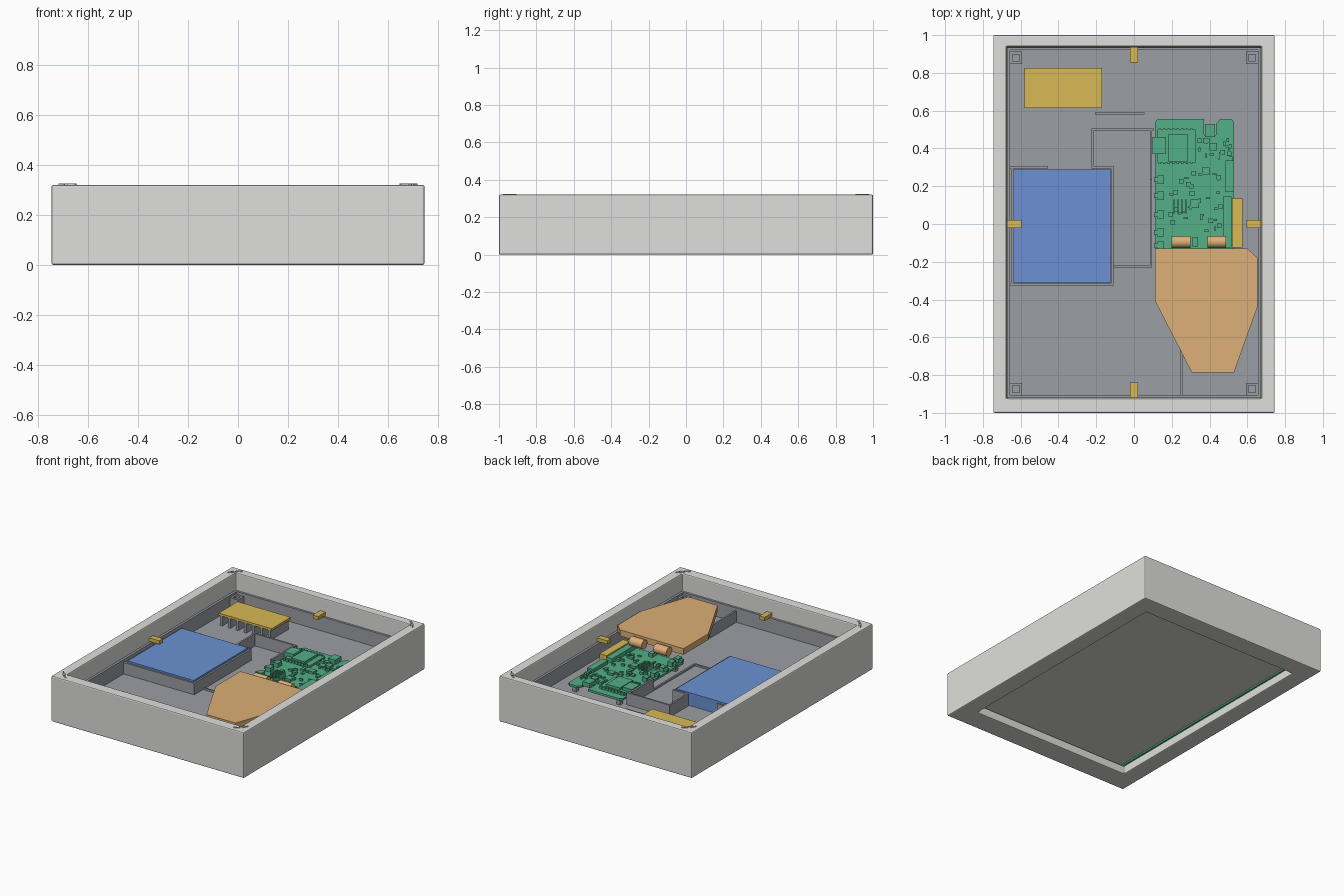
import bpy, bmesh, math, random
from mathutils import Matrix, Vector

if "Cube" in bpy.data.objects:
    bpy.data.objects.remove(bpy.data.objects["Cube"])


def material(name, rgb):
    m = bpy.data.materials.new(name)
    m.use_nodes = True
    lin = [(c / 255) ** 2.2 for c in rgb] + [1]
    m.diffuse_color = lin
    m.node_tree.nodes["Principled BSDF"].inputs["Base Color"].default_value = lin
    return m


SHELL = material("shell light grey", (222, 222, 219))
TRAY = material("tray grey", (154, 157, 163))
BLUE = material("battery blue", (108, 144, 210))
GOLD = material("gold", (216, 184, 86))
GREEN = material("board green", (84, 174, 134))
ORANGE = material("cable orange", (220, 174, 118))


def finish(name, bm, mat):
    bmesh.ops.recalc_face_normals(bm, faces=bm.faces)
    me = bpy.data.meshes.new(name)
    bm.to_mesh(me)
    bm.free()
    me.materials.append(mat)
    ob = bpy.data.objects.new(name, me)
    bpy.context.collection.objects.link(ob)
    return ob


def add_box(bm, x0, x1, y0, y1, z0, z1, turn=0):
    centre = Matrix.Translation(((x0 + x1) / 2, (y0 + y1) / 2, (z0 + z1) / 2))
    size = Matrix.Diagonal((x1 - x0, y1 - y0, z1 - z0, 1))
    bmesh.ops.create_cube(bm, size=1, matrix=centre @ Matrix.Rotation(turn, 4, 'Z') @ size)


def boxes(name, mat, dims):
    bm = bmesh.new()
    for d in dims:
        add_box(bm, *d)
    return finish(name, bm, mat)


def prism(name, mat, points, z0, z1):
    bm = bmesh.new()
    face = bm.faces.new([bm.verts.new((x, y, z0)) for x, y in points])
    up = bmesh.ops.extrude_face_region(bm, geom=[face])
    bmesh.ops.translate(bm, vec=(0, 0, z1 - z0),
                        verts=[v for v in up["geom"] if isinstance(v, bmesh.types.BMVert)])
    return finish(name, bm, mat)


def ring_loft(name, mat, rings):
    # closed frame swept through nested rectangles (half width, front, back, height)
    bm = bmesh.new()
    loops = [[bm.verts.new(p) for p in ((-x, f, z), (x, f, z), (x, b, z), (-x, b, z))]
             for x, f, b, z in rings]
    for a, b in zip(loops, loops[1:] + loops[:1]):
        for i in range(4):
            j = (i + 1) % 4
            bm.faces.new((a[i], a[j], b[j], b[i]))
    return finish(name, bm, mat)


# Outer shell with a lip around the window underneath
TOP = 0.32
shell = ring_loft("outer_frame", SHELL, [
    (.745, -1, 1, 0), (.745, -1, 1, TOP), (.675, -.925, .94, TOP),
    (.675, -.925, .94, .06), (.62, -.84, .86, .06), (.62, -.84, .86, 0)])
bevel = shell.modifiers.new("edge bevel", 'BEVEL')
bevel.width = .007
bevel.segments = 2

# Small raised corner marks on the rim
bm = bmesh.new()
for sx in (-1, 1):
    for sy in (-1, 1):
        for dx, dy, angle in ((.685, .935, .9), (.665, .965, .5), (.705, .925, 1.1)):
            x, y = sx * dx, sy * dy
            add_box(bm, x - .02, x + .02, y - .003, y + .003, TOP - .002, TOP + .005, -sx * sy * angle)
finish("corner_marks", bm, SHELL)

# Screen in the window, with its board edge showing
boxes("screen_panel", SHELL, [(-.61, .64, -.86, .88, .07, .085)])
boxes("screen_board_edge", GREEN, [(-.65, -.612, -.86, .88, .061, .09)])

# Inner tray
FLOOR, WALL = .10, .20
boxes("tray_floor", TRAY, [(-.672, .672, -.922, .937, .086, FLOOR)])
ring_loft("tray_wall", TRAY, [
    (.672, -.92, .935, FLOOR - .005), (.672, -.92, .935, WALL),
    (.656, -.905, .92, WALL), (.656, -.905, .92, FLOOR - .005)])

# Screw posts with holes
bm = bmesh.new()
for x in (-.625, .625):
    for y in (-.873, .88):
        sx, sy = math.copysign(1, x), math.copysign(1, y)
        add_box(bm, x - .032, x + .032, y - .032, y + .032, FLOOR, .185)
        top = max((f for f in bm.faces if (f.calc_center_median() - Vector((x, y, .185))).length < .01),
                  key=lambda f: f.calc_area())
        bmesh.ops.inset_region(bm, faces=[top], thickness=.02)
        hole = bmesh.ops.extrude_face_region(bm, geom=[top])
        bmesh.ops.translate(bm, vec=(0, 0, -.05),
                            verts=[v for v in hole["geom"] if isinstance(v, bmesh.types.BMVert)])
        bmesh.ops.delete(bm, geom=[top], context='FACES_ONLY')
finish("screw_posts", bm, TRAY)

# Dividing walls: (start, end, top height)
T = .006
walls = [((-.22, .50), (.10, .50), .185), ((-.22, .50), (-.22, .30), .185),
         ((-.22, .30), (-.115, .30), .185), ((-.115, .30), (-.115, -.32), .18),
         ((-.655, -.322), (-.115, -.322), .18), ((-.655, .30), (-.46, .30), .18),
         ((-.645, -.32), (-.645, .30), .18),
         ((.09, .50), (.09, .24), .185), ((.09, .24), (.09, -.225), .112),
         ((-.115, -.225), (.09, -.225), .112), ((-.2, .585), (.05, .585), .115),
         ((.25, -.905), (.25, -.62), .18)]
boxes("divider_walls", TRAY, [
    (min(a[0], b[0]) - T, max(a[0], b[0]) + T, min(a[1], b[1]) - T, max(a[1], b[1]) + T, FLOOR - .003, z)
    for a, b, z in walls])

boxes("battery", BLUE, [(-.637, -.125, -.312, .288, FLOOR, .19)])

# Raised gold module on comb legs
boxes("module_plate", GOLD, [(-.58, -.17, .615, .825, .17, .186)])
boxes("module_legs", TRAY, [(-.575 + i * .062, -.555 + i * .062, .62, .82, FLOOR, .17) for i in range(7)])

# Gold retaining clips along the tray rim
boxes("retaining_clips", GOLD, [
    (-.02, .02, .855, .938, .205, .23), (-.02, .02, -.922, -.84, .205, .23),
    (-.673, -.595, -.02, .02, .205, .23), (.595, .673, -.02, .02, .205, .23)])

# Circuit board with a notched back edge
prism("circuit_board", GREEN, [
    (.11, -.13), (.53, -.13), (.53, .54), (.515, .555), (.455, .555), (.435, .53), (.435, .47),
    (.37, .47), (.37, .555), (.125, .555), (.11, .54)], .14, .155)
boxes("board_standoffs", TRAY, [(x - .015, x + .015, y - .015, y + .015, FLOOR, .14)
                                for x in (.15, .49) for y in (-.09, .52)])

# Larger board parts
Z = .154
parts = [(.125, .325, .325, .5, Z, .168), (.18, .285, .33, .475, Z, .185),
         (.097, .17, .37, .46, Z, .19), (.485, .53, .17, .335, Z, .18),
         (.47, .515, -.125, .145, Z, .185), (.375, .43, .46, .53, Z, .185),
         (.30, .345, .085, .13, Z, .17), (.40, .44, .39, .43, Z, .17),
         (.36, .40, .26, .3, Z, .17), (.31, .34, -.12, -.07, Z, .18)]
for y in (.235, .15, .05, -.045, -.115):
    parts += [(.125, .16, y - .022, y + .022, Z, .185), (.105, .13, y - .012, y + .012, .16, .178)]
for i in range(4):
    parts += [(.21 + i * .02, .218 + i * .02, .055, .13, Z, .19)]
for i in range(8):
    parts += [(.13 + i * .024, .142 + i * .024, y, y + .015, Z, .175) for y in (.318, .49)]
boxes("board_parts", GREEN, parts)

# Scattered small chips
random.seed(4)
chips = []
for _ in range(60):
    x, y = random.uniform(.19, .46), random.uniform(-.05, .3)
    if random.random() < .3:
        x, y = random.uniform(.34, .51), random.uniform(.34, .45)
    w, d = random.choice(((.006, .011), (.011, .006), (.012, .012)))
    chips.append((x - w, x + w, y - d, y + d, Z, random.uniform(.162, .172)))
boxes("small_chips", GREEN, chips)

# Gold header, ribbon plate and its round connectors
boxes("gold_header", GOLD, [(.52, .575, -.125, .135, .135, .19)])
prism("ribbon_plate", ORANGE, [
    (.11, -.13), (.11, -.405), (.305, -.785), (.53, -.785), (.655, -.435), (.655, -.18), (.60, -.13)],
    .205, .248)
bm = bmesh.new()
for x in (.248, .438):
    bmesh.ops.create_cone(bm, cap_ends=True, segments=20, radius1=.032, radius2=.032, depth=.1,
                          matrix=Matrix.Translation((x, -.095, .215)) @ Matrix.Rotation(math.pi / 2, 4, 'Y'))
rolls = finish("ribbon_connectors", bm, ORANGE)
bpy.context.view_layer.objects.active = rolls
rolls.select_set(True)
bpy.ops.object.shade_smooth_by_angle()
